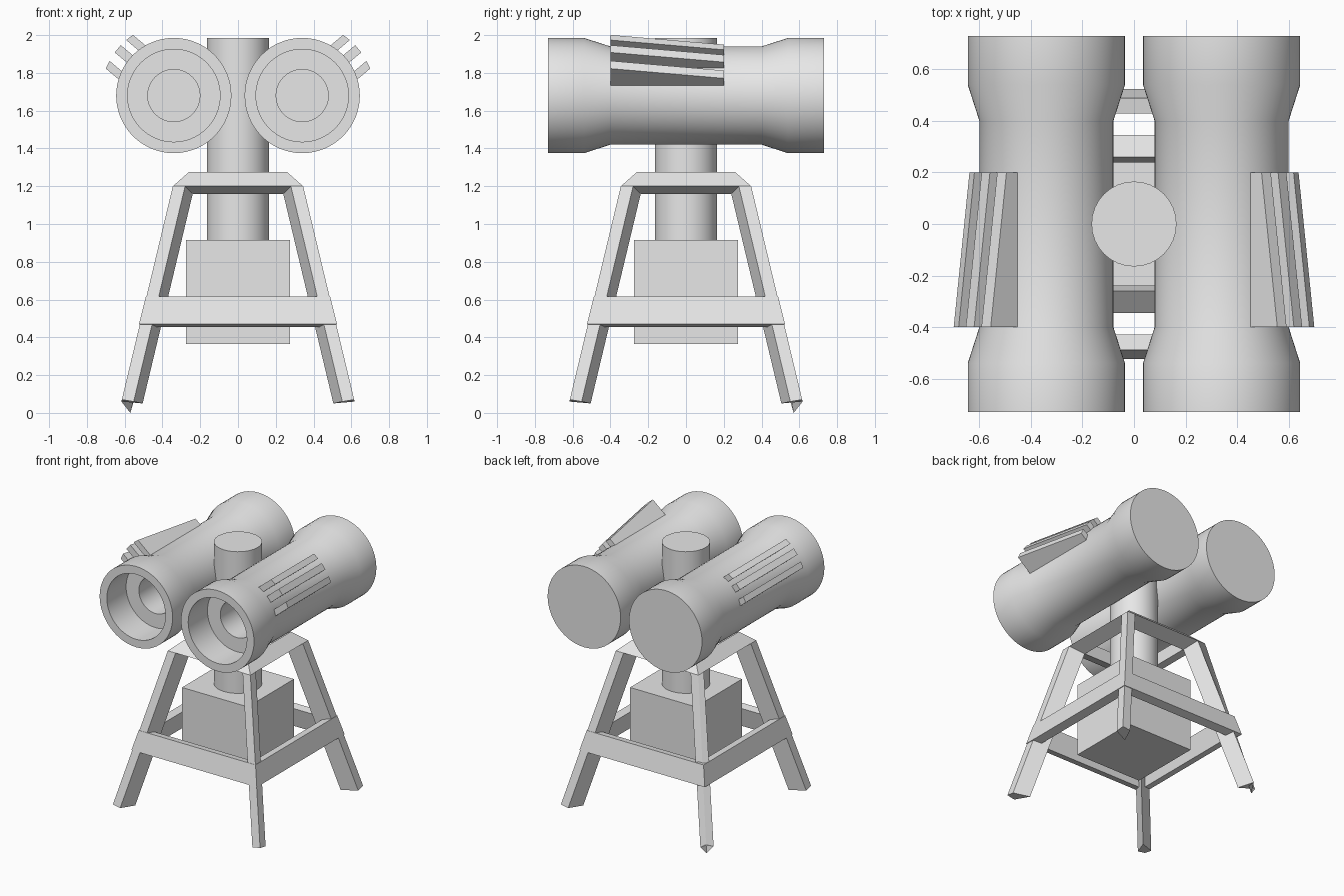
import bpy, bmesh, math
from mathutils import Matrix, Vector

old = bpy.data.objects.get("Cube")
if old:
    bpy.data.objects.remove(old, do_unlink=True)

grey = bpy.data.materials.new("light_grey")
grey.use_nodes = True
colour = (0.8, 0.8, 0.8, 1)
grey.diffuse_color = colour
grey.node_tree.nodes["Principled BSDF"].inputs["Base Color"].default_value = colour


def finish(name, bm, smooth=False):
    bmesh.ops.recalc_face_normals(bm, faces=bm.faces)
    mesh = bpy.data.meshes.new(name)
    bm.to_mesh(mesh)
    bm.free()
    mesh.materials.append(grey)
    obj = bpy.data.objects.new(name, mesh)
    bpy.context.collection.objects.link(obj)
    if smooth:
        bpy.ops.object.select_all(action='DESELECT')
        obj.select_set(True)
        bpy.context.view_layer.objects.active = obj
        bpy.ops.object.shade_smooth_by_angle(angle=math.radians(30))
    return obj


def prism(bm, start, end):
    """Solid between two matching outlines."""
    a = [bm.verts.new(p) for p in start]
    b = [bm.verts.new(p) for p in end]
    n = len(a)
    bm.faces.new(a)
    bm.faces.new(b)
    for i in range(n):
        j = (i + 1) % n
        bm.faces.new((a[i], a[j], b[j], b[i]))
    return a


def square_ring(name, section):
    """Sweep a (half width, height) section round a square."""
    bm = bmesh.new()
    corners = [(1, 1), (-1, 1), (-1, -1), (1, -1)]
    rings = [[bm.verts.new((sx * w, sy * w, z)) for w, z in section] for sx, sy in corners]
    n = len(section)
    for k in range(4):
        a, b = rings[k], rings[(k + 1) % 4]
        for i in range(n):
            j = (i + 1) % n
            bm.faces.new((a[i], a[j], b[j], b[i]))
    finish(name, bm)


def barrel(name, x, z):
    """Turned tube along y, flared at both ends, with a stepped bore in front."""
    profile = [(0, 0.73), (0.305, 0.73), (0.305, 0.54), (0.26, 0.4), (0.26, -0.4),
               (0.305, -0.54), (0.305, -0.73), (0.245, -0.73), (0.245, -0.5),
               (0.138, -0.5), (0.138, -0.3), (0, -0.3)]
    bm = bmesh.new()
    verts = [bm.verts.new((r, y, 0)) for r, y in profile]
    edges = [bm.edges.new(pair) for pair in zip(verts, verts[1:])]
    bmesh.ops.spin(bm, geom=verts + edges, cent=(0, 0, 0), axis=(0, 1, 0),
                   angle=math.tau, steps=64, use_duplicate=False)
    bmesh.ops.remove_doubles(bm, verts=bm.verts, dist=0.0005)
    bmesh.ops.translate(bm, verts=bm.verts, vec=(x, 0, z))
    finish(name, bm, True)


def fins(name, side, x, z):
    """Three parallel blades that taper towards the back."""
    bm = bmesh.new()
    tilt = math.radians(40)
    u = Vector((math.cos(tilt), math.sin(tilt)))
    v = Vector((-u.y, u.x))
    for low, high in ((0.063, 0.107), (-0.026, 0.024), (-0.122, -0.078)):
        def outline(y, drop):
            points = []
            for across, tip in ((low, False), (low, True), (high, True), (high, False)):
                reach = math.sqrt(0.387 ** 2 - across ** 2) - drop if tip else 0.22
                p = u * reach + v * across
                points.append((side * (x + p.x), y, z + p.y))
            return points
        prism(bm, outline(-0.4, 0), outline(0.2, 0.08))
    finish(name, bm)


# Twin barrels and their side fins
for side, word in ((1, "left"), (-1, "right")):
    barrel(word + "_barrel", side * 0.34, 1.68)
    fins(word + "_fins", side, 0.34, 1.68)

# Central column
bm = bmesh.new()
bmesh.ops.create_cone(bm, cap_ends=True, segments=32, radius1=0.165, radius2=0.165,
                      depth=1.085, matrix=Matrix.Translation((0, 0, 1.4425)))
finish("column", bm, True)

# Base box
bm = bmesh.new()
bmesh.ops.create_cube(bm, size=0.55, matrix=Matrix.Translation((0, 0, 0.64)))
finish("base_box", bm)

# Stand rings
square_ring("stand_top_frame", [(0.26, 1.275), (0.345, 1.2), (0.238, 1.16)])
square_ring("stand_brace", [(0.488, 0.615), (0.524, 0.47), (0.462, 0.455), (0.428, 0.605)])

# Splayed legs
section = [(0, 0), (0.065, 0), (0.115, 0.115), (0, 0.065)]


def leg_outline(sx, sy, heights):
    points = []
    for (dx, dy), z in zip(section, heights):
        w = 0.345 + (1.2 - z) * 0.239
        points.append((sx * (w - dx), sy * (w - dy), z))
    return points


for sx, sy, word in ((1, -1, "front_left"), (-1, -1, "front_right"),
                     (1, 1, "back_left"), (-1, 1, "back_right")):
    bm = bmesh.new()
    foot = prism(bm, leg_outline(sx, sy, (0.07, 0.06, 0.05, 0.06)),
                 leg_outline(sx, sy, (1.2, 1.2, 1.16, 1.2)))
    if word == "back_right":
        # Pointed foot on this leg only
        sole = next(f for f in bm.faces if set(f.verts) == set(foot))
        bmesh.ops.poke(bm, faces=[sole])
        tip = next(w for w in bm.verts if len(w.link_edges) == 4)
        tip.co = (-0.57, 0.57, 0)
    finish(word + "_leg", bm)
